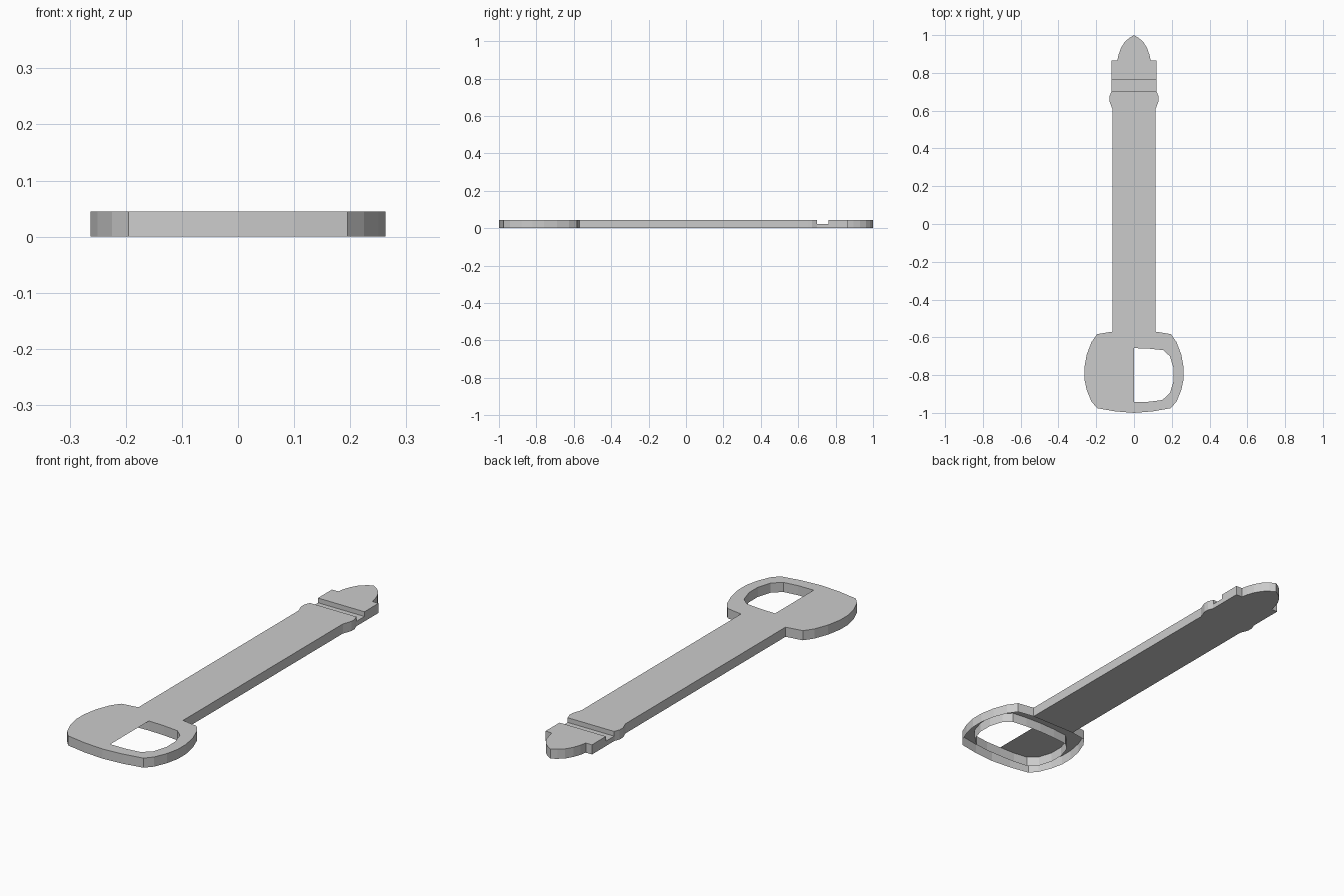
import bpy, bmesh

if "Cube" in bpy.data.objects:
    bpy.data.objects.remove(bpy.data.objects["Cube"])

H = 0.045  # thickness of the sheet-like part

# Half outlines (x >= 0), read from tip to handle end
BLADE = [(0, 1), (0.025, 0.985), (0.05, 0.963), (0.07, 0.93), (0.082, 0.895), (0.088, 0.865),
         (0.12, 0.865), (0.12, 0.70), (0.13, 0.675), (0.13, 0.65), (0.115, 0.61), (0.115, -0.57)]
RIM = [(0.115, -0.57), (0.195, -0.583), (0.225, -0.625), (0.25, -0.69), (0.263, -0.76),
       (0.263, -0.82), (0.25, -0.88), (0.225, -0.94), (0.195, -0.975), (0.10, -0.992), (0, -1)]
HOLE = [(0, -0.657), (0.08, -0.66), (0.155, -0.668), (0.19, -0.70), (0.21, -0.765),
        (0.21, -0.83), (0.19, -0.895), (0.15, -0.932), (0.08, -0.941), (0, -0.942)]


def mirror(pts):
    return [(-x, y) for x, y in pts]


def finish(bm, name):
    bmesh.ops.remove_doubles(bm, verts=bm.verts, dist=1e-5)
    bmesh.ops.recalc_face_normals(bm, faces=bm.faces)
    mesh = bpy.data.meshes.new(name)
    bm.to_mesh(mesh)
    bm.free()
    ob = bpy.data.objects.new(name, mesh)
    bpy.context.collection.objects.link(ob)
    return ob


def sheet(bm, pts, z):
    return bm.faces.new([bm.verts.new((x, y, z)) for x, y in pts])


def wall(bm, pts):
    for (x0, y0), (x1, y1) in zip(pts, pts[1:]):
        bm.faces.new([bm.verts.new(c) for c in
                      ((x0, y0, 0), (x1, y1, 0), (x1, y1, H), (x0, y0, H))])


# Blade: closed prism with tip and bulged collar
bm = bmesh.new()
face = sheet(bm, BLADE + mirror(BLADE[:0:-1]), 0)
ext = bmesh.ops.extrude_face_region(bm, geom=[face])
bmesh.ops.translate(bm, vec=(0, 0, H),
                    verts=[v for v in ext["geom"] if isinstance(v, bmesh.types.BMVert)])
blade = finish(bm, "blade")

# Groove across the top of the blade, behind the tip
bm = bmesh.new()
bmesh.ops.create_cube(bm, size=1)
bmesh.ops.scale(bm, vec=(0.5, 0.06, 0.1), verts=bm.verts)
bmesh.ops.translate(bm, vec=(0, 0.7315, 0.023 + 0.05), verts=bm.verts)
cutter = finish(bm, "groove_cutter")
cutter.hide_render = True
mod = blade.modifiers.new("groove", 'BOOLEAN')
mod.operation = 'DIFFERENCE'
mod.solver = 'EXACT'
mod.object = cutter
bpy.context.view_layer.objects.active = blade
bpy.ops.object.modifier_apply(modifier=mod.name)
bpy.data.objects.remove(cutter)

# Handle: shell open underneath, opening covered on its left half
bm = bmesh.new()
sheet(bm, [(0, -0.57)] + RIM + HOLE[::-1], H)
sheet(bm, [(0, -0.57)] + mirror(RIM) + HOLE[::-1][:1] + HOLE[:1], H)
for side in (RIM, HOLE):
    wall(bm, side)
    wall(bm, mirror(side))
finish(bm, "handle")
